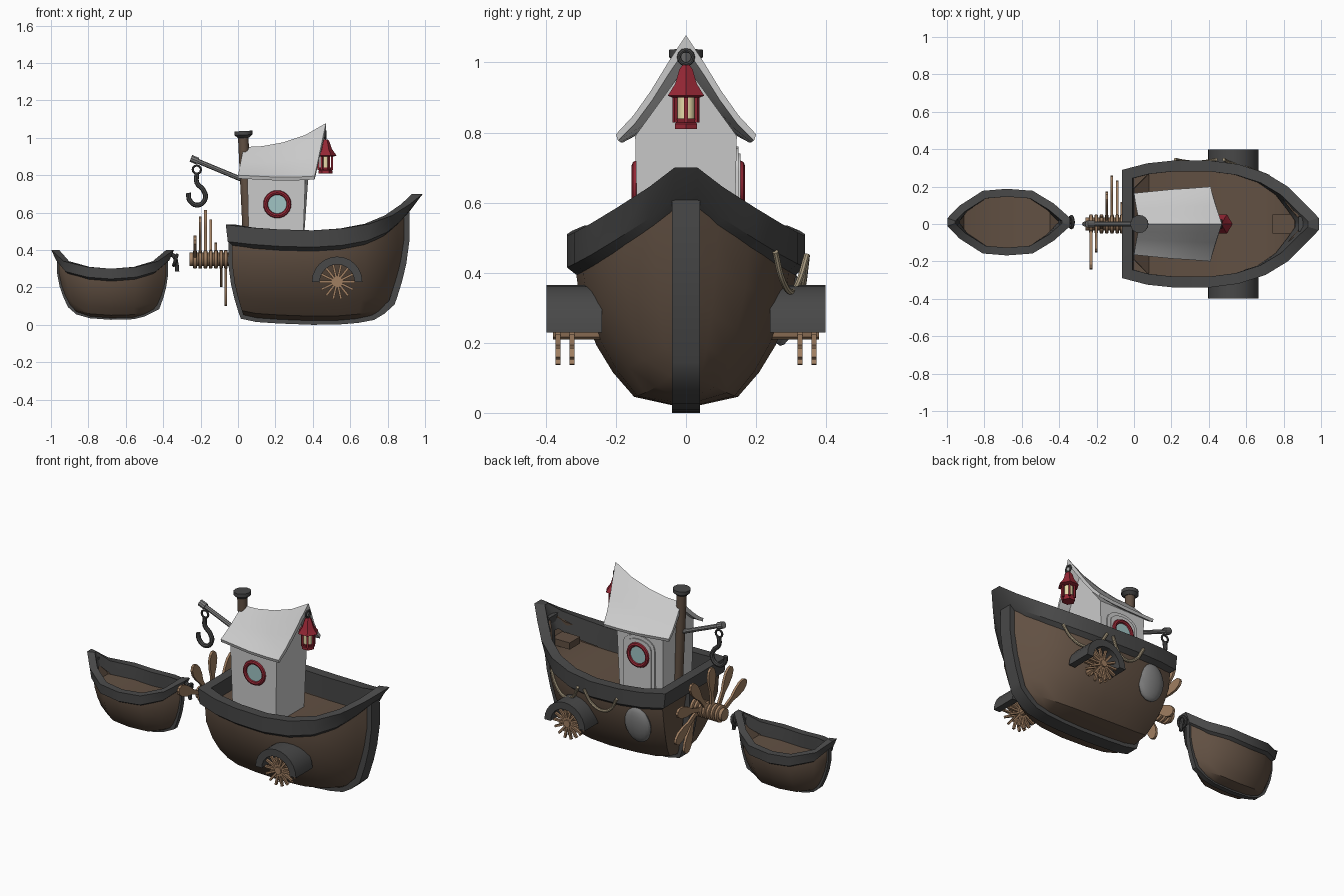
import bpy, bmesh
from math import sin, cos, pi, radians
from mathutils import Vector, Matrix

if "Cube" in bpy.data.objects:
    bpy.data.objects.remove(bpy.data.objects["Cube"])

def mat(name, *c):
    m = bpy.data.materials.new(name)
    m.diffuse_color = (*c, 1)
    m.use_nodes = True
    m.node_tree.nodes["Principled BSDF"].inputs["Base Color"].default_value = m.diffuse_color
    return m

HULL = mat("hull_brown", .12, .08, .055)
DARK = mat("dark_trim", .065, .065, .065)
WOOD = mat("wood", .35, .21, .12)
RED = mat("red", .3, .02, .035)
GLASS = mat("glass", .35, .55, .55)
CREAM = mat("cream", .8, .7, .4)
ROPE = mat("rope", .4, .33, .22)
METAL = mat("metal", .2, .2, .2)

def finish(name, bm, m):
    bmesh.ops.recalc_face_normals(bm, faces=bm.faces)
    me = bpy.data.meshes.new(name)
    bm.to_mesh(me)
    bm.free()
    ob = bpy.data.objects.new(name, me)
    bpy.context.collection.objects.link(ob)
    if m:
        me.materials.append(m)
    return ob

def loft(name, rings, m=None, loop=False):
    """Skin closed rings of points; cap the ends unless looped."""
    bm = bmesh.new()
    vs = [[bm.verts.new(p) for p in r] for r in rings]
    n = len(vs[0])
    for a, b in zip(vs, vs[1:] + vs[:1] if loop else vs[1:]):
        for j in range(n):
            bm.faces.new((a[j], a[(j + 1) % n], b[(j + 1) % n], b[j]))
    if not loop:
        bm.faces.new(vs[0])
        bm.faces.new(vs[-1])
    return finish(name, bm, m)

def lathe(name, base, axis, profile, m=None, n=16):
    """Turned part: profile of (distance along axis, radius)."""
    q = Vector(axis).to_track_quat('Z', 'Y')
    rings = [[Vector(base) + q @ Vector((r * cos(2 * pi * k / n), r * sin(2 * pi * k / n), h))
              for k in range(n)] for h, r in profile]
    return loft(name, rings, m)

def boxes(name, mats, m=None):
    bm = bmesh.new()
    for mx in mats:
        bmesh.ops.create_cube(bm, size=1, matrix=mx)
    return finish(name, bm, m)

def tube(name, pts, r, m=None, cyclic=False, smooth=True):
    cu = bpy.data.curves.new(name, 'CURVE')
    cu.dimensions, cu.bevel_depth, cu.bevel_resolution, cu.use_fill_caps = '3D', r, 2, True
    cu.resolution_u = 5
    s = cu.splines.new('BEZIER' if smooth else 'POLY')
    P = s.bezier_points if smooth else s.points
    P.add(len(pts) - 1)
    for b, p in zip(P, pts):
        b.co = p if smooth else (*p, 1)
        if smooth:
            b.handle_left_type = b.handle_right_type = 'AUTO'
    s.use_cyclic_u = cyclic
    ob = bpy.data.objects.new(name, cu)
    bpy.context.collection.objects.link(ob)
    if m:
        cu.materials.append(m)
    bpy.ops.object.select_all(action='DESELECT')
    ob.select_set(True)
    bpy.context.view_layer.objects.active = ob
    bpy.ops.object.convert(target='MESH')
    return ob

def circle(c, r, u, v, n=24):
    c, u, v = Vector(c), Vector(u), Vector(v)
    return [c + r * (cos(2 * pi * k / n) * u + sin(2 * pi * k / n) * v) for k in range(n)]

def offset(pts, d, closed):
    """Mitred offset of a 2D path to its right-hand side."""
    out, n = [], len(pts)
    for i in range(n):
        p = Vector(pts[i])
        a = p - Vector(pts[i - 1]) if closed or i else Vector(pts[1]) - p
        b = Vector(pts[(i + 1) % n]) - p if closed or i < n - 1 else a
        na, nb = Vector((a.y, -a.x)).normalized(), Vector((b.y, -b.x)).normalized()
        mid = (na + nb).normalized()
        out.append(p + mid * d / max(mid.dot(na), .6))
    return out

# rows of the hull section: height share, width share, lean share
LEVELS = [(0, .1, 0), (.06, .47, .15), (.22, .66, .5), (.4, .81, .8), (.65, .95, 1.04), (.85, .99, 1.03), (1, 1, 1)]

def boat(name, st, cy, up, down, deck, tw, kw, kd, lean):
    """Hull, gunwale trim and keel from stations (rim x, half width, rim z, keel x, keel z)."""
    def pt(s, l):
        xr, w, zr, xk, zk = s
        return (xk + (xr - xk) * l[2], w * l[1], zk + (zr - zk) * l[0])
    rings = []
    for i, s in enumerate(st):
        side = [pt(s, l) for l in LEVELS]
        end = i in (0, len(st) - 1)
        wi = s[1] * .6 if end else s[1] - tw * .5
        side += [(s[0], wi, s[2]), (s[0], wi * .98, s[2] - (.005 if end else deck))]
        rings.append([(x, cy + y, z) for x, y, z in side] + [(x, cy - y, z) for x, y, z in reversed(side)])
    loft(name + "_hull", rings, HULL)
    # gunwale
    path = [(s[0], cy - s[1]) for s in st] + [(s[0], cy + s[1]) for s in reversed(st)]
    zs = [s[2] for s in st] + [s[2] for s in reversed(st)]
    zmin, xm = min(zs), (st[0][0] + st[-1][0]) / 2
    o, inn = offset(path, tw * .45, True), offset(path, -tw * .6, True)
    rings = []
    for a, b, z in zip(o, inn, zs):
        dx = lean * (z - zmin) * (1 if a.x > xm else -1)
        rings.append([(a.x, a.y, z - down), (a.x + dx, a.y, z + up), (b.x + dx, b.y, z + up), (b.x, b.y, z - deck)])
    loft(name + "_gunwale", rings, DARK, loop=True)
    # keel and stem posts
    col = lambda s: [(pt(s, l)[0], pt(s, l)[2]) for l in LEVELS]
    path = col(st[0])[::-1] + [(s[3], s[4]) for s in st[1:-1]] + col(st[-1])
    rings = [[(a.x, cy - kw, a.y), (a.x, cy + kw, a.y), (b.x, cy + kw, b.y), (b.x, cy - kw, b.y)]
             for a, b in zip(offset(path, kd, False), offset(path, -.015, False))]
    loft(name + "_keel", rings, DARK)

boat("ship", [(-.03, .27, .48, .03, .05), (.08, .30, .465, .1, .035), (.22, .315, .455, .22, .027),
              (.4, .315, .45, .4, .02), (.55, .295, .46, .54, .022), (.68, .25, .485, .64, .03),
              (.78, .18, .53, .72, .045), (.85, .09, .59, .77, .075), (.895, .025, .645, .82, .12)],
     0, .055, .035, .08, .055, .04, .02, .35)
boat("dinghy", [(-.955, .015, .37, -.9, .1), (-.91, .075, .31, -.86, .065), (-.8, .15, .28, -.79, .045),
                (-.68, .16, .27, -.68, .037), (-.55, .15, .28, -.56, .04), (-.45, .085, .31, -.5, .055),
                (-.385, .015, .37, -.43, .09)], .01, .03, .025, .05, .04, .015, .01, .25)
boxes("bow_seat", [Matrix.LocRotScale((.80, 0, .515), None, (.12, .1, .04))], HULL)

# cabin with gable
def gable(x0, x1, eave, apex):
    return [(x0, -.135, .35), (x0, .135, .35), (x1, .145, eave), (x1 + .03 * (x1 > .2), 0, apex), (x1, -.145, eave)]
loft("cabin", [gable(.06, .05, .79, .915), gable(.345, .36, .79, .99)])

# flared roof
half = [(0, 1), (.25, .73), (.5, .44), (.75, .19), (1, 0)]
prof = [(-t, h) for t, h in half[:0:-1]] + half
rings = []
for xr, zr, xe, ze, w in [(.03, .95, 0, .79, .165), (.13, .955, .1, .785, .175), (.24, .975, .2, .78, .185),
                          (.36, 1.015, .31, .78, .192), (.47, 1.078, .41, .785, .2)]:
    top = [(xe + (xr - xe) * h, w * t, ze + .01 + (zr - ze - .01) * h) for t, h in prof]
    rings.append(top + [(x, y * .97, z - .018 - .02 * (1 - abs(y) / w)) for x, y, z in reversed(top)])
loft("roof", rings)

# portholes on both sides, arched door on the back side
for s, side in ((-1, "front"), (1, "back")):
    y = s * (.142 if s < 0 else .155)
    tube(side + "_porthole_rim", circle((.21, y, .645), .062, (1, 0, 0), (0, 0, 1)), .013, RED, True, False)
    lathe(side + "_porthole_glass", (.21, y - s * .02, .645), (0, s, 0), [(0, .058), (.022, .058)], GLASS, 24)
def arch(w, top, y):
    return [(.21 - w, y, .37), (.21 + w, y, .37)] + [
        (.21 + w * cos(pi * k / 8), y, top - w * .6 + w * .6 * sin(pi * k / 8)) for k in range(9)]
loft("door_frame", [arch(.105, .76, .12), arch(.105, .76, .15)])
loft("door", [arch(.085, .74, .12), arch(.085, .74, .156)])

# chimney
ax = (-.03, 0, .62)
lathe("chimney", (.058, 0, .38), ax, [(0, .028), (.64, .028)], HULL)
lathe("chimney_cap", (.03, 0, 1.0), ax, [(0, .03), (.015, .048), (.036, .048)], DARK)

# crane arm and hook
tube("crane_arm", [(.05, 0, .765), (-.24, 0, .885)], .013, METAL, smooth=False)
lathe("crane_tip", (-.215, 0, .875), (-.92, 0, .38), [(0, .02), (.04, .02)], METAL, 10)
tube("crane_link", circle((-.22, 0, .83), .022, (1, 0, 0), (0, 0, 1), 12), .006, DARK, True, False)
tube("crane_hook", [(-.22, 0, .81), (-.22, 0, .76), (-.185, 0, .72), (-.175, 0, .675), (-.215, 0, .64),
                    (-.258, 0, .665), (-.265, 0, .705)], .013, DARK)

# lantern
L = .467
tube("lantern_ring", circle((L, 0, 1.015), .02, (0, 1, 0), (0, 0, 1), 12), .006, DARK, True, False)
lathe("lantern_roof", (L, 0, 0), (0, 0, 1), [(.9, .045), (.905, .06), (.94, .035), (.98, .022), (.992, .012)], RED, 6)
lathe("lantern_glass", (L, 0, 0), (0, 0, 1), [(.83, .026), (.905, .026)], CREAM, 12)
lathe("lantern_base", (L, 0, 0), (0, 0, 1), [(.81, .037), (.825, .037), (.828, .032), (.84, .036)], RED, 6)
boxes("lantern_posts", [Matrix.Translation((L, 0, .868)) @ Matrix.Rotation(k * pi / 3, 4, 'Z') @
                        Matrix.LocRotScale((.036, 0, 0), None, (.01, .01, .08)) for k in range(6)], RED)

# side wheels with half-round guards
C = Vector((.53, 0, .23))
for s, side in ((-1, "front"), (1, "back")):
    loft(side + "_wheel_guard", [[(C.x + r * cos(a), s * y, C.z + r * sin(a))
         for r, y in ((.093, .24), (.135, .24), (.135, .398), (.093, .398))]
        for a in [pi * k / 12 for k in range(13)]], DARK)
    lathe(side + "_wheel_axle", (C.x, s * .24, C.z), (0, s, 0), [(0, .022), (.14, .022)], WOOD, 10)
    boxes(side + "_wheel_spokes", [Matrix.Translation((C.x, s * y, C.z)) @ Matrix.Rotation(k * pi / 7, 4, 'Y') @
          Matrix.LocRotScale((.052, 0, 0), None, (.085, .014, .012)) for y in (.325, .365) for k in range(14)], WOOD)

# stern paddle: ringed hub with blades stepping round it
lathe("paddle_hub", (-.26, 0, .35), (1, 0, 0), [(0, .036), (.24, .036)], WOOD)
blade = [(.02, .012), (.12, .014), (.165, .028), (.215, .034), (.25, .025), (.265, .008)]
outline = blade + [(r, -w) for r, w in reversed(blade)]
for k, (x, deg) in enumerate(zip((-.23, -.202, -.174, -.146, -.118, -.09, -.065), (155, 122, 88, 52, 15, -30, -68))):
    a = radians(deg)
    loft(f"paddle_blade_{k}", [[(x + d, r * cos(a) - w * sin(a), .35 + r * sin(a) + w * cos(a))
                                for r, w in outline] for d in (-.007, .007)], WOOD)
    lathe(f"paddle_ring_{k}", (x - .01, 0, .35), (1, 0, 0), [(0, .044), (.003, .05), (.017, .05), (.02, .044)], WOOD)

# ropes and fender on the back side
tube("rope_bow", [(.72, .255, .46), (.67, .275, .38), (.6, .3, .345), (.53, .32, .37), (.48, .345, .45)], .009, ROPE)
tube("rope_stern", [(.44, .345, .45), (.39, .335, .37), (.33, .33, .345), (.27, .335, .37), (.22, .345, .45)], .009, ROPE)
bm = bmesh.new()
bmesh.ops.create_uvsphere(bm, u_segments=16, v_segments=10, radius=1,
    matrix=Matrix.LocRotScale((.12, .285, .3), Matrix.Rotation(-.15, 3, 'X'), (.085, .035, .11)))
finish("fender", bm, METAL)

# dinghy tow hook
tube("tow_hook", [(-.37, .01, .375), (-.345, .01, .37), (-.33, .01, .33), (-.325, .01, .285)], .011, DARK)
tube("tow_ring", circle((-.335, .01, .345), .03, (0, 1, 0), (.3, 0, .95), 14), .009, DARK, True, False)

bpy.ops.object.select_all(action='SELECT')
bpy.context.view_layer.objects.active = bpy.data.objects["roof"]
bpy.ops.object.shade_smooth_by_angle(angle=radians(32))
